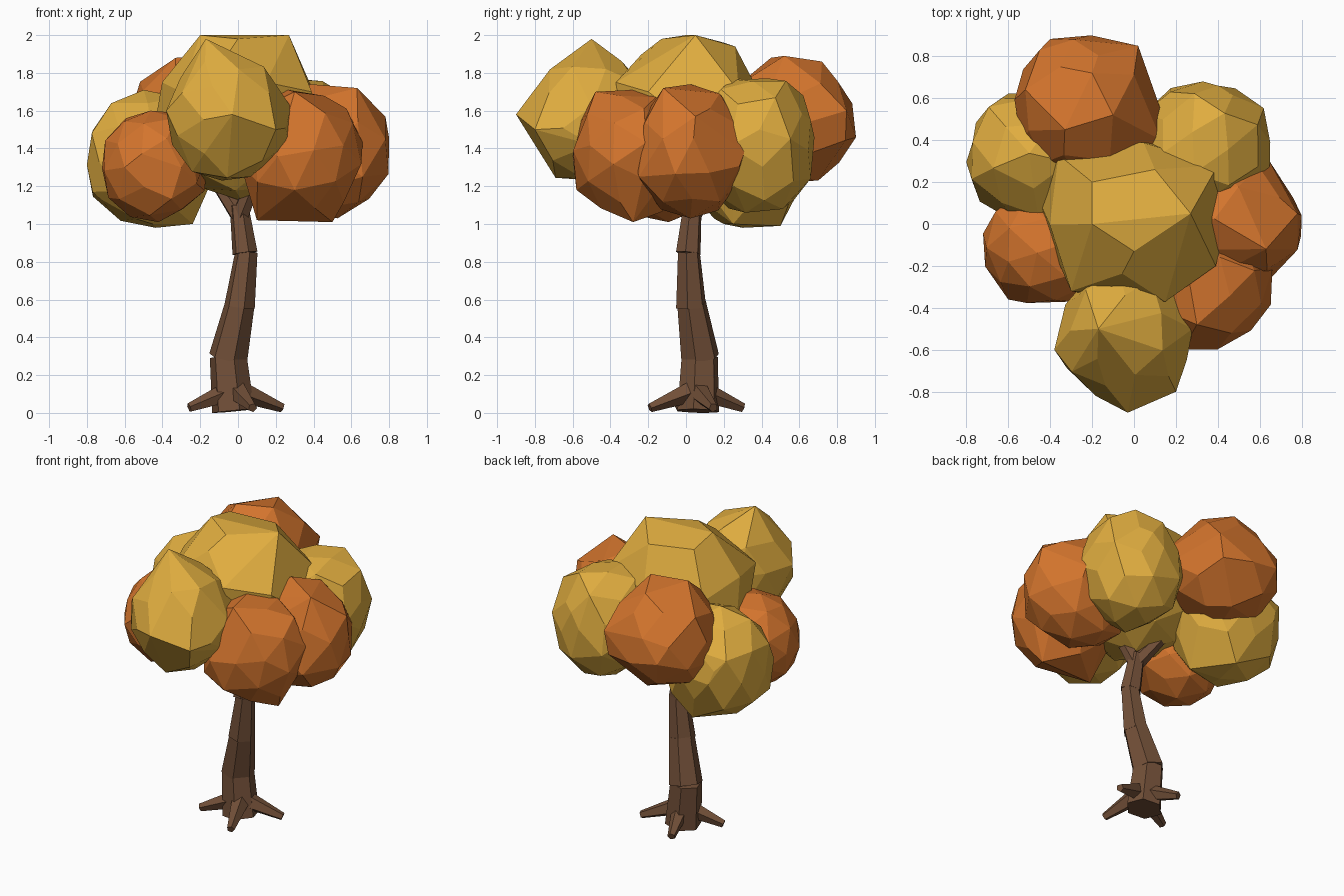
import bpy
import bmesh
import math
import random
from mathutils import Vector, Euler

random.seed(4)
cube = bpy.data.objects.get("Cube")
if cube:
    bpy.data.objects.remove(cube)


def material(name, rgb):
    mat = bpy.data.materials.new(name)
    mat.use_nodes = True
    mat.diffuse_color = (*rgb, 1)
    mat.node_tree.nodes["Principled BSDF"].inputs["Base Color"].default_value = (*rgb, 1)
    return mat


gold = material("golden_leaf", (0.74, 0.415, 0.05))
orange = material("orange_leaf", (0.65, 0.175, 0.026))
bark = material("brown_bark", (0.17, 0.08, 0.04))


def add_object(name, bm, mat):
    bmesh.ops.recalc_face_normals(bm, faces=bm.faces)
    mesh = bpy.data.meshes.new(name)
    bm.to_mesh(mesh)
    bm.free()
    mesh.materials.append(mat)
    obj = bpy.data.objects.new(name, mesh)
    bpy.context.collection.objects.link(obj)
    return obj


def limb(name, start, end, r_start, r_end, sides=6, turn=0.0):
    """Tapered prism running between two points."""
    start, end = Vector(start), Vector(end)
    axis = end - start
    bm = bmesh.new()
    bmesh.ops.create_cone(bm, cap_ends=True, segments=sides, radius1=r_start,
                          radius2=r_end, depth=axis.length)
    for v in bm.verts:
        v.co.rotate(Euler((0, 0, turn)))
        v.co.rotate(Vector((0, 0, 1)).rotation_difference(axis))
        v.co += (start + end) / 2
    return add_object(name, bm, bark)


def leaf_clump(name, low, high, mat, corners=()):
    """Faceted, irregular ball filling a box, pulled out to a few corners."""
    low, high = Vector(low), Vector(high)
    ball = bmesh.new()
    bmesh.ops.create_icosphere(ball, subdivisions=2, radius=1)
    spin = Euler([random.uniform(0, math.tau) for _ in range(3)])
    points = []
    for v in ball.verts:
        point = v.co * random.uniform(0.94, 1.05)
        point.rotate(spin)
        points.append(point)
    ball.free()
    for i in range(3):
        least = min(p[i] for p in points)
        span = max(p[i] for p in points) - least
        for p in points:
            p[i] = low[i] + (p[i] - least) / span * (high[i] - low[i])
    bm = bmesh.new()
    for p in points + [Vector(c) for c in corners]:
        bm.verts.new(p)
    bmesh.ops.convex_hull(bm, input=bm.verts)
    bmesh.ops.delete(bm, geom=[v for v in bm.verts if not v.link_faces], context="VERTS")
    # Merge nearly level neighbours into larger facets
    bmesh.ops.dissolve_limit(bm, angle_limit=math.radians(12),
                             verts=bm.verts, edges=bm.edges)
    bmesh.ops.triangulate(bm, faces=[f for f in bm.faces if len(f.verts) > 5])
    return add_object(name, bm, mat)


# Trunk: stacked tapered segments that bend slightly
trunk = [
    ("trunk_base", (-0.025, 0.065, 0.01), (-0.052, 0.073, 0.30), 0.115, 0.10),
    ("trunk_lower", (-0.052, 0.075, 0.29), (0.01, 0.03, 0.575), 0.105, 0.08),
    ("trunk_middle", (0.008, 0.027, 0.56), (0.045, 0.015, 0.855), 0.083, 0.06),
    ("trunk_upper", (0.037, 0.012, 0.845), (0.005, 0.035, 1.1), 0.068, 0.05),
]
for name, start, end, r1, r2 in trunk:
    limb(name, start, end, r1, r2, turn=0.3)

# Fork beneath the crown
limb("branch_left", (0.01, 0.03, 1.04), (-0.12, 0.13, 1.24), 0.05, 0.04)
limb("branch_right", (0.01, 0.03, 1.04), (0.09, -0.03, 1.24), 0.05, 0.04)

# Four roots around the base
for i in range(4):
    angle = math.radians(20 + 90 * i)
    out = Vector((math.cos(angle), math.sin(angle), 0))
    base = Vector((-0.012, 0.055, 0))
    limb(f"root_{i + 1}", base + out * 0.04 + Vector((0, 0, 0.11)),
         base + out * 0.262 + Vector((0, 0, 0.027)), 0.058, 0.025, sides=5)

# Crown
leaf_clump("crown_top", (-0.44, -0.37, 1.12), (0.43, 0.41, 1.96), gold,
           [(-0.2, 0.2, 1.96), (0.27, 0.05, 2.0), (-0.2, 0, 2.0), (0, -0.13, 1.98),
            (0.1, 0.26, 1.94), (-0.36, 0.33, 1.7), (0.4, 0.28, 1.7),
            (0.39, -0.2, 1.7), (-0.3, -0.32, 1.7), (0.15, -0.37, 1.75)])
leaf_clump("crown_front", (-0.36, -0.82, 1.23), (0.28, -0.2, 1.9), gold,
           [(-0.17, -0.5, 1.98), (-0.03, -0.9, 1.58), (-0.38, -0.6, 1.6),
            (0.2, -0.8, 1.5), (0.28, -0.5, 1.62), (0.27, -0.5, 1.42)])
leaf_clump("crown_back", (-0.57, 0.2, 1.22), (0.14, 0.9, 1.87), orange,
           [(-0.33, 0.45, 1.88), (-0.1, 0.52, 1.89), (-0.2, 0.72, 1.86),
            (0.02, 0.85, 1.6), (0.13, 0.4, 1.6), (-0.45, 0.83, 1.6),
            (-0.2, 0.7, 1.23), (-0.48, 0.58, 1.28)])
leaf_clump("crown_back_left", (0.03, 0.05, 1.06), (0.65, 0.68, 1.77), gold,
           [(0.4, 0.66, 1.55), (0.4, 0.66, 1.24)])
leaf_clump("crown_back_right", (-0.8, 0, 0.98), (-0.1, 0.63, 1.71), gold,
           [(-0.24, 0.25, 1.0), (-0.63, 0.6, 1.4), (-0.77, 0.2, 1.17),
            (-0.45, 0.2, 1.0), (-0.4, 0.5, 0.99)])
leaf_clump("crown_front_right", (-0.72, -0.38, 1.01), (-0.16, 0.16, 1.6), orange,
           [(-0.6, -0.36, 1.3), (-0.3, -0.37, 1.3)])
leaf_clump("crown_left", (0.1, -0.28, 1.03), (0.8, 0.33, 1.74), orange,
           [(0.63, -0.12, 1.72), (0.74, -0.02, 1.2), (0.78, 0.05, 1.57),
            (0.64, 0.31, 1.38), (0.66, -0.25, 1.25), (0.55, 0.24, 1.18)])
leaf_clump("crown_front_left", (0.0, -0.6, 1.01), (0.66, 0.03, 1.71), orange,
           [(0.1, -0.3, 1.02), (0.5, -0.28, 1.01), (0.3, -0.58, 1.18),
            (0.3, -0.48, 1.7)])
